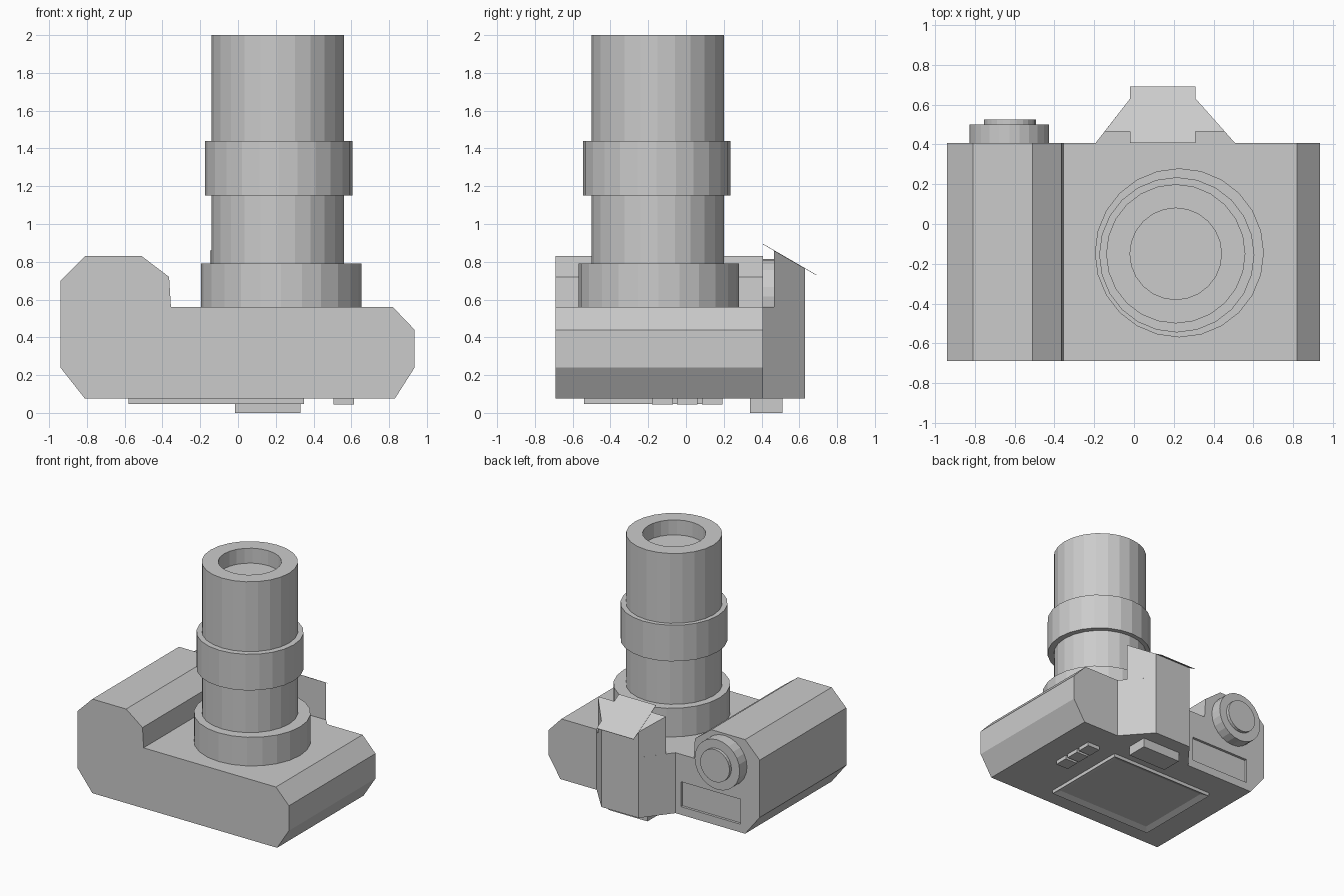
import bpy, bmesh, math
from mathutils import Matrix

if "Cube" in bpy.data.objects:
    bpy.data.objects.remove(bpy.data.objects["Cube"])

grey = bpy.data.materials.new("plain grey")
grey.diffuse_color = (0.6, 0.6, 0.6, 1)
grey.use_nodes = True
grey.node_tree.nodes["Principled BSDF"].inputs["Base Color"].default_value = grey.diffuse_color


def finish(name, bm):
    bmesh.ops.recalc_face_normals(bm, faces=bm.faces)
    me = bpy.data.meshes.new(name)
    bm.to_mesh(me)
    bm.free()
    me.materials.append(grey)
    ob = bpy.data.objects.new(name, me)
    bpy.context.collection.objects.link(ob)
    return ob


def loft(name, a, b):
    """Solid between two matching loops of 3D points."""
    bm = bmesh.new()
    va, vb = [bm.verts.new(p) for p in a], [bm.verts.new(p) for p in b]
    bm.faces.new(va)
    bm.faces.new(vb)
    for i in range(len(a)):
        j = (i + 1) % len(a)
        bm.faces.new((va[i], va[j], vb[j], vb[i]))
    return finish(name, bm)


def box(name, x0, x1, y0, y1, z0, z1):
    base = [(x0, y0), (x1, y0), (x1, y1), (x0, y1)]
    return loft(name, [(x, y, z0) for x, y in base], [(x, y, z1) for x, y in base])


def lathe(name, profile, centre, rot=None, sides=24):
    """Spin (radius, height) points around the axis, closing both ends."""
    bm = bmesh.new()
    rings = [[bm.verts.new((r * math.cos(math.tau * i / sides),
                            r * math.sin(math.tau * i / sides), h))
              for i in range(sides)] for r, h in profile]
    bm.faces.new(rings[0])
    bm.faces.new(rings[-1])
    for p, q in zip(rings, rings[1:]):
        for i in range(sides):
            j = (i + 1) % sides
            bm.faces.new((p[i], p[j], q[j], q[i]))
    bm.transform(Matrix.Translation(centre) @ (rot or Matrix()))
    return finish(name, bm)


# Body with raised grip
outline = [(-0.94, 0.24), (-0.81, 0.075), (0.83, 0.075), (0.935, 0.24),
           (0.935, 0.44), (0.82, 0.56), (-0.355, 0.56), (-0.365, 0.72),
           (-0.51, 0.83), (-0.81, 0.83), (-0.94, 0.70)]
body = loft("body", [(x, -0.69, z) for x, z in outline],
            [(x, 0.408, z) for x, z in outline])

# Recessed panel next to the dial
cutter = box("panel_cutter", -0.77, -0.24, 0.388, 0.45, 0.14, 0.34)
cutter.hide_render = True
cutter.hide_viewport = True
cut = body.modifiers.new("panel_recess", "BOOLEAN")
cut.operation = "DIFFERENCE"
cut.solver = "EXACT"
cut.object = cutter

# Lens: mount, barrel with sunken front glass, focus ring
lathe("lens_mount", [(0.425, 0.55), (0.425, 0.79)], (0.228, -0.145, 0))
lathe("lens_barrel", [(0.35, 0.78), (0.35, 2.0), (0.23, 2.0), (0.23, 1.88)],
      (0.21, -0.15, 0))
lathe("focus_ring", [(0.39, 1.15), (0.39, 1.44)], (0.215, -0.155, 0))

# Dial, pointing to +y
to_y = Matrix.Rotation(-math.pi / 2, 4, "X")
lathe("dial", [(0.2, 0.40), (0.2, 0.50)], (-0.627, 0, 0.615), to_y)
lathe("dial_cap", [(0.13, 0.49), (0.13, 0.525)], (-0.624, 0, 0.615), to_y)


# Viewfinder hump: full wedge below, set back with a sloping top above
def slope(y):
    return 0.86 - (y - 0.465) * 0.58


low = [(-0.195, 0.405), (-0.02, 0.63), (0.31, 0.63), (0.51, 0.405)]
high = [(-0.148, 0.465), (-0.02, 0.63), (0.31, 0.63), (0.457, 0.465)]
loft("hump_lower", [(x, y, 0.075) for x, y in low], [(x, y, 0.56) for x, y in low])
loft("hump_upper", [(x, y, 0.56) for x, y in high],
     [(x, y, slope(y)) for x, y in high])

# Thin plate lying along the hump's slope
plate = [(-0.02, 0.408), (0.31, 0.408), (0.31, 0.692), (-0.02, 0.692)]
loft("hump_plate", [(x, y, slope(y) - 0.001) for x, y in plate],
     [(x, y, slope(y) + 0.002) for x, y in plate])

# Eyepiece
box("eyepiece", -0.015, 0.33, 0.34, 0.51, 0.0, 0.08)

# Screen: raised frame with sunken middle
screen = box("screen", -0.58, 0.35, -0.54, 0.19, 0.047, 0.08)
bm = bmesh.new()
bm.from_mesh(screen.data)
bm.normal_update()
under = [f for f in bm.faces if f.normal.z < -0.9]
bmesh.ops.inset_region(bm, faces=under, thickness=0.065, depth=0)
bmesh.ops.translate(bm, verts=under[0].verts, vec=(0, 0, 0.02))
bm.to_mesh(screen.data)
bm.free()

# Three buttons beside the screen
for i in range(3):
    y = -0.18 + i * 0.132
    box("button_%d" % (i + 1), 0.505, 0.615, y, y + 0.11, 0.045, 0.08)
